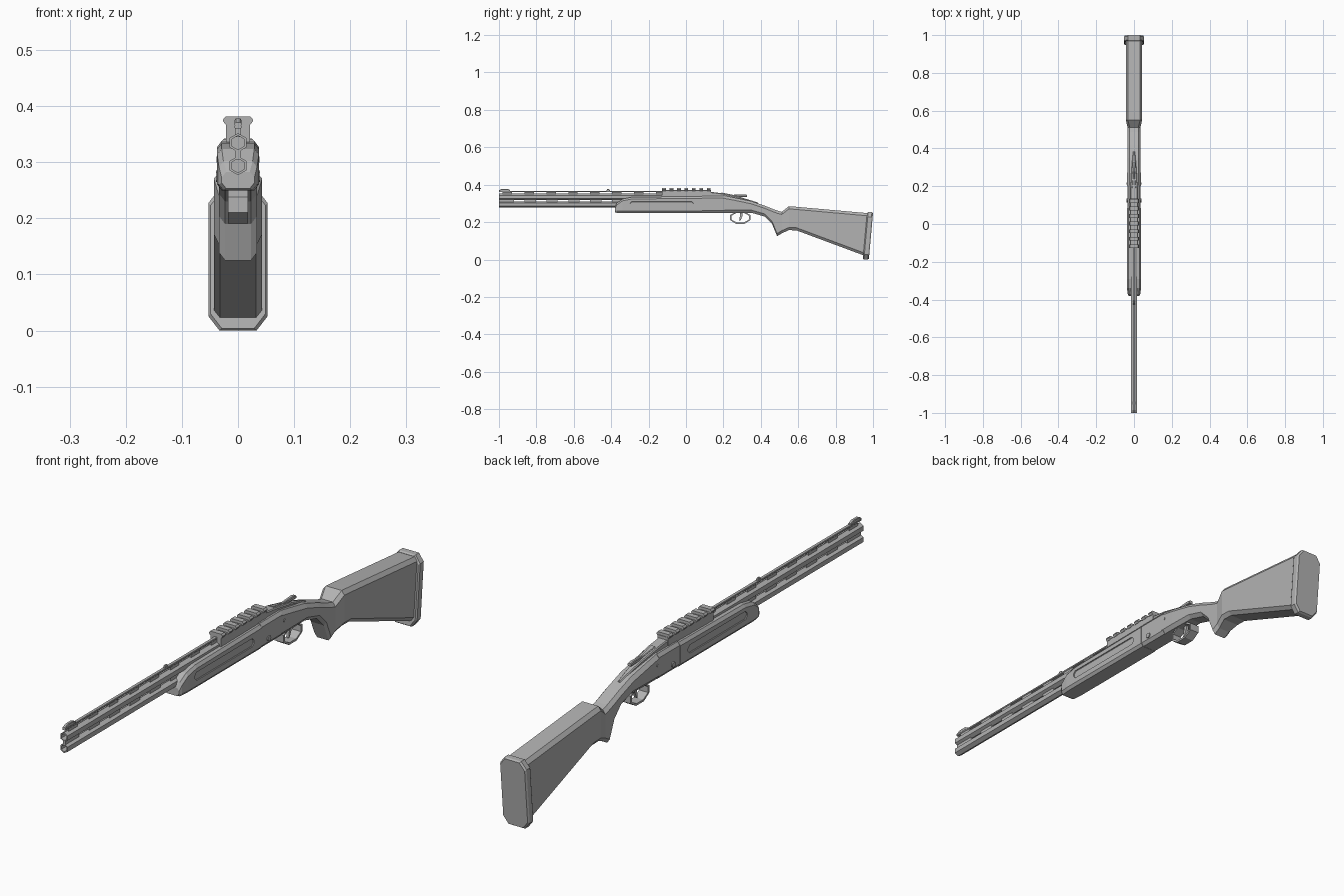
import bpy, bmesh, math
from mathutils import Matrix

cube = bpy.data.objects.get("Cube")
if cube:
    bpy.data.objects.remove(cube, do_unlink=True)

shade = (.45, .45, .45, 1)
grey = bpy.data.materials.new("plain grey")
grey.use_nodes = True
grey.diffuse_color = shade
grey.node_tree.nodes["Principled BSDF"].inputs["Base Color"].default_value = shade


def finish(name, bm):
    bmesh.ops.recalc_face_normals(bm, faces=bm.faces)
    mesh = bpy.data.meshes.new(name)
    bm.to_mesh(mesh)
    bm.free()
    mesh.materials.append(grey)
    part = bpy.data.objects.new(name, mesh)
    bpy.context.collection.objects.link(part)
    return part


def skin(name, rings, closed=False):
    """Bridge rings of points; cap the ends unless the rings form a loop."""
    bm = bmesh.new()
    loops = [[bm.verts.new(point) for point in ring] for ring in rings]
    pairs = list(zip(loops, loops[1:]))
    if closed:
        pairs.append((loops[-1], loops[0]))
    else:
        bm.faces.new(loops[0])
        bm.faces.new(loops[-1])
    for near, far in pairs:
        for i in range(len(near)):
            bm.faces.new((near[i - 1], near[i], far[i], far[i - 1]))
    return finish(name, bm)


def loft(name, half, chamfer, stations, lean=0, centre=0):
    """Chamfered sections along y; a station is y, bottom, top and optional flare."""
    rings = []
    tall = chamfer * 1.3
    for y, low, high, *flare in stations:
        wide = half + sum(flare)
        side = [(wide - chamfer, low), (wide, low + tall),
                (wide, high - tall), (wide - chamfer, high)]
        outline = side + [(-x, z) for x, z in reversed(side)]
        rings.append([(centre + x, y + lean * (z - high), z) for x, z in outline])
    return skin(name, rings, closed=False)


def bar(name, half, start, length, low, high, chamfer=.001):
    return loft(name, half, chamfer, [(start, low, high), (start + length, low, high)])


def ring_points(sides, y, z, radius):
    angles = [math.tau * i / sides for i in range(sides)]
    return [(radius * math.sin(a), y, z + radius * math.cos(a)) for a in angles]


def cross_pin(name, y, z, radius, half):
    bm = bmesh.new()
    place = Matrix.Translation((0, y, z)) @ Matrix.Rotation(math.pi / 2, 4, 'Y')
    bmesh.ops.create_cone(bm, cap_ends=True, segments=8, radius1=radius, radius2=radius,
                          depth=half * 2, matrix=place)
    finish(name, bm)


def sight(name, half, start, length, top):
    """Low block on the rib with sloping ends."""
    base = .364
    slope = length / 4
    end = start + length
    loft(name, half, .002, [(start, base, top - .007), (start + slope, base, top),
                            (end - slope, base, top), (end, base, top - .007)])


# Two hollow six-sided barrels, one above the other
muzzle = -1
bore = .0125
barrel_radius = .017
for name, z in (("upper_barrel", .335), ("lower_barrel", .294)):
    skin(name, [ring_points(6, .08, z, barrel_radius),
                ring_points(6, muzzle, z, barrel_radius),
                ring_points(6, muzzle, z, bore),
                ring_points(6, muzzle + .15, z, bore)])

# Ventilated rib on top, and spacers between the barrels
bar("sighting_rib", .006, muzzle, .9, .36, .367)
bar("muzzle_spacer", .005, muzzle, .03, .305, .324)
for i in range(8):
    start = muzzle + .02 + i * .117
    bar("rib_post", .005, start, .05, .345, .361)
    bar("barrel_spacer", .005, start, .06, .305, .324)

# Sights
sight("front_sight", .006, muzzle, .06, .378)
sight("middle_bead", .004, -.426, .02, .376)

# Forend with a rounded front and a long groove cut into each side
forend = loft("forend", .037, .008, [(-.38, .253, .283, -.008), (-.37, .25, .302, -.003),
                                     (-.34, .25, .324), (-.29, .25, .334),
                                     (.085, .25, .338)])
for side in (-1, 1):
    cutter = loft("groove_cutter", .012, .001,
                  [(-.3, .29, .3), (-.29, .28, .31), (.03, .28, .31), (.04, .29, .3)],
                  centre=side * .045)
    cutter.hide_render = True
    cutter.hide_viewport = True
    groove = forend.modifiers.new("groove", 'BOOLEAN')
    groove.operation = 'DIFFERENCE'
    groove.object = cutter

# Receiver with its cross pins
receiver_half = .0355
bar("receiver", receiver_half, .086, .12, .25, .341, chamfer=.009)
cross_pin("hinge_pin", .125, .275, .01, receiver_half + .004)
cross_pin("rear_pin", .215, .305, .005, receiver_half + .003)

# Accessory rail with cross ridges
rail_start = -.128
bar("rail_base", .021, rail_start, .262, .33, .372, chamfer=.002)
for i in range(7):
    bar("rail_ridge", .027, rail_start + i * .04, .02, .367, .382, chamfer=.005)

# Raised tang tapering into the grip, with the opening lever on it
loft("tang", .019, .003, [(.13, .33, .362), (.19, .32, .355),
                          (.28, .31, .337, -.005), (.385, .28, .305, -.014)])
loft("opening_lever", .007, .002, [(.19, .34, .358, .003), (.25, .335, .346, -.002),
                                   (.31, .335, .349), (.325, .335, .346)])

# Grip and shoulder stock in one flowing loft
swell = .009
loft("stock", .034, .011, [(.2, .25, .342, .002), (.26, .25, .331, .002), (.35, .25, .312),
                           (.42, .23, .288), (.46, .19, .272), (.487, .125, .262),
                           (.512, .14, .255), (.55, .157, .285, swell),
                           (.59, .156, .282, swell), (.972, .014, .248, swell)])

# Butt pad, leaning with the end of the stock
pad_low, pad_high, bevel = 0, .253, .004
loft("butt_pad", .053, .02, [(.968, pad_low + bevel, pad_high - bevel, -bevel),
                             (.974, pad_low, pad_high), (.994, pad_low, pad_high),
                             (1, pad_low + bevel, pad_high - bevel, -bevel)], lean=.09)

# Trigger guard: a flat strap bent round an octagon
strap_half, strap_thickness = .018, .008
rings = []
for i in range(8):
    angle = math.tau * (i + .5) / 8
    outer, inner = [(.29 + (.058 - inset) * math.cos(angle), .224 + (.036 - inset) * math.sin(angle))
                    for inset in (0, strap_thickness)]
    rings.append([(-strap_half, *outer), (strap_half, *outer),
                  (strap_half, *inner), (-strap_half, *inner)])
skin("trigger_guard", rings, closed=True)

# Trigger
loft("trigger", .005, .001, [(.285, .205, .21), (.291, .208, .256), (.303, .235, .256)])
